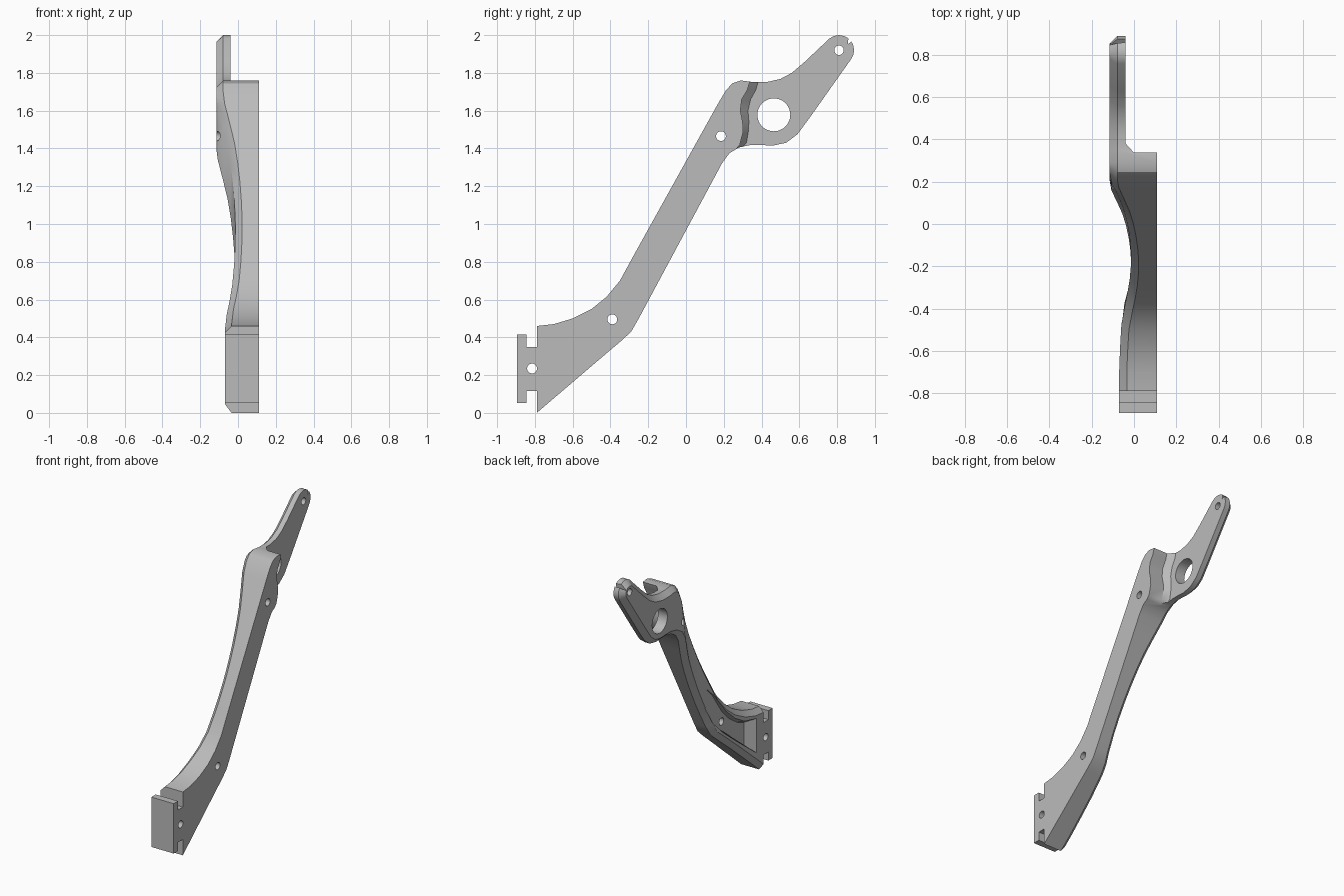
import bpy, bmesh, math
from mathutils import Vector

cube = bpy.data.objects.get("Cube")
if cube:
    bpy.data.objects.remove(cube, do_unlink=True)

FLAT = 0.11       # flat mounting side
CHAMFER = 0.036   # edge break on the contoured side
FOOT = -0.07
HEAD = -0.115

metal = bpy.data.materials.new("plain_grey")
metal.use_nodes = True
grey = (0.5, 0.5, 0.5, 1)
metal.diffuse_color = grey
metal.node_tree.nodes["Principled BSDF"].inputs["Base Color"].default_value = grey


def loft(name, rings):
    """Skin a closed solid through rings of equal length."""
    bm = bmesh.new()
    loops = [[bm.verts.new(p) for p in ring] for ring in rings]
    count = len(loops[0])
    for a, b in zip(loops, loops[1:]):
        for i in range(count):
            j = (i + 1) % count
            bm.faces.new((a[i], a[j], b[j], b[i]))
    bm.faces.new(loops[0])
    bm.faces.new(loops[-1])
    bmesh.ops.recalc_face_normals(bm, faces=bm.faces)
    mesh = bpy.data.meshes.new(name)
    bm.to_mesh(mesh)
    bm.free()
    mesh.materials.append(metal)
    obj = bpy.data.objects.new(name, mesh)
    bpy.context.collection.objects.link(obj)
    return obj


def prism(name, *layers):
    """Stack side outlines, each given as (x, outline)."""
    return loft(name, [[(x, y, z) for y, z in outline] for x, outline in layers])


def box(name, x0, x1, y0, y1, z0, z1):
    outline = [(y0, z0), (y1, z0), (y1, z1), (y0, z1)]
    return prism(name, (x0, outline), (x1, outline))


def circle(y, z, r, n):
    return [(y + r * math.cos(math.tau * i / n), z + r * math.sin(math.tau * i / n))
            for i in range(n)]


def combine(target, tool, operation):
    tool.hide_render = True
    mod = target.modifiers.new("cut", "BOOLEAN")
    mod.operation = operation
    mod.solver = "EXACT"
    mod.object = tool
    bpy.context.view_layer.objects.active = target
    bpy.ops.object.modifier_apply(modifier=mod.name)
    bpy.data.objects.remove(tool, do_unlink=True)


# Stations along the arm: upper edge, lower edge, contoured side position
stations = [
    (-.79, .46, -.79, 0, FOOT), (-.7, .47, -.7, .077, FOOT),
    (-.6, .5, -.6, .162, -.066), (-.5, .55, -.48, .265, -.06),
    (-.42, .615, -.35, .375, -.045), (-.35, .7, -.29, .43, -.03),
    (-.29, .81, -.25, .5, -.02),
]
waist = [-.015, -.014, -.018, -.026, -.038, -.055, -.08, -.107]
for i, depth in enumerate(waist):
    t = (i + 1) / len(waist)
    stations.append((-.29 + .46 * t, .81 + .828 * t, -.25 + .44 * t, .5 + .82 * t, depth))
for head in [(.21, 1.705, .23, 1.375), (.245, 1.745, .28, 1.405), (.29, 1.76, .34, 1.418),
             (.35, 1.752, .4, 1.418), (.43, 1.752, .46, 1.415), (.5, 1.768, .53, 1.43),
             (.56, 1.8, .59, 1.475), (.63, 1.86, .66, 1.57)]:
    stations.append((*head, HEAD))
TIP = Vector((.81, 1.92))
for high, low in [(130, -40), (110, -20), (90, 0), (70, 20), (55, 35)]:
    ends = [TIP + .08 * Vector((math.cos(math.radians(a)), math.sin(math.radians(a))))
            for a in (high, low)]
    stations.append((*ends[0], *ends[1], HEAD))

upper = [Vector(s[:2]) for s in stations]
lower = [Vector(s[2:4]) for s in stations]


def inset(chain, other, i, side):
    ahead = chain[i + 1] if i + 1 < len(chain) else other[-1]
    t = (ahead - chain[max(i - 1, 0)]).normalized()
    if i == 0:
        return chain[i] + Vector((0, side * CHAMFER / t.x))
    return chain[i] + CHAMFER * side * Vector((-t.y, t.x))


# Main arm with chamfered contoured side
sections = []
for i, s in enumerate(stations):
    u, l, x = upper[i], lower[i], s[4]
    ui, li = inset(upper, lower, i, -1), inset(lower, upper, i, 1)
    sections.append([(FLAT, *u), (x + CHAMFER, *u), (x, *ui),
                     (x, *li), (x + CHAMFER, *l), (FLAT, *l)])
arm = loft("bracket_arm", sections)

# Slotted foot: neck and front slab
combine(arm, box("foot_neck", FOOT, FLAT, -.86, -.77, .115, .35), "UNION")
combine(arm, box("foot_slab", FOOT, FLAT, -.895, -.845, .053, .415), "UNION")

# Step that thins the head into a plate, with a sloped base
wall = [(.345, 1.85), (.338, 1.755), (.325, 1.71), (.295, 1.66), (.288, 1.6), (.3, 1.54),
        (.303, 1.49), (.285, 1.42), (.24, 1.365), (.2, 1.3)]
base = [(.39, 1.85), (.382, 1.755), (.37, 1.71), (.342, 1.66), (.328, 1.6), (.333, 1.54),
        (.33, 1.49), (.32, 1.43), (.28, 1.385), (.22, 1.3)]
far = [(1.1, 1.3), (1.1, 2.1), (.5, 2.1)]
step = prism("step_cutter", (-.04, base + far), (0, wall + far), (.3, wall + far))
combine(arm, step, "DIFFERENCE")

# Recess on the contoured side of the foot
floor = [(-.65, .21), (-.65, .39), (-.57, .42), (-.48, .48), (-.39, .57), (-.28, .73),
         (-.22, .79), (-.2, .66), (-.28, .53), (-.35, .46)]
mouth = [(-.71, .16), (-.71, .41), (-.58, .44), (-.48, .5), (-.4, .58), (-.29, .74),
         (-.22, .8), (-.2, .65), (-.27, .52), (-.34, .44)]
pocket = prism("pocket_cutter", (-.2, mouth), (-.07, mouth), (-.012, floor))
combine(arm, pocket, "DIFFERENCE")

# Through holes
for y, z, r, n in [(.185, 1.465, .026, 24), (-.39, .495, .026, 24), (TIP.x, TIP.y, .025, 24),
                   (-.815, .235, .026, 24), (.465, 1.578, .087, 48)]:
    ring = circle(y, z, r, n)
    combine(arm, prism("hole_cutter", (-.3, ring), (.3, ring)), "DIFFERENCE")

# Smooth rounded edges, keep machined edges crisp
bpy.ops.object.select_all(action="DESELECT")
arm.select_set(True)
bpy.context.view_layer.objects.active = arm
bpy.ops.object.shade_smooth_by_angle(angle=math.radians(28))
